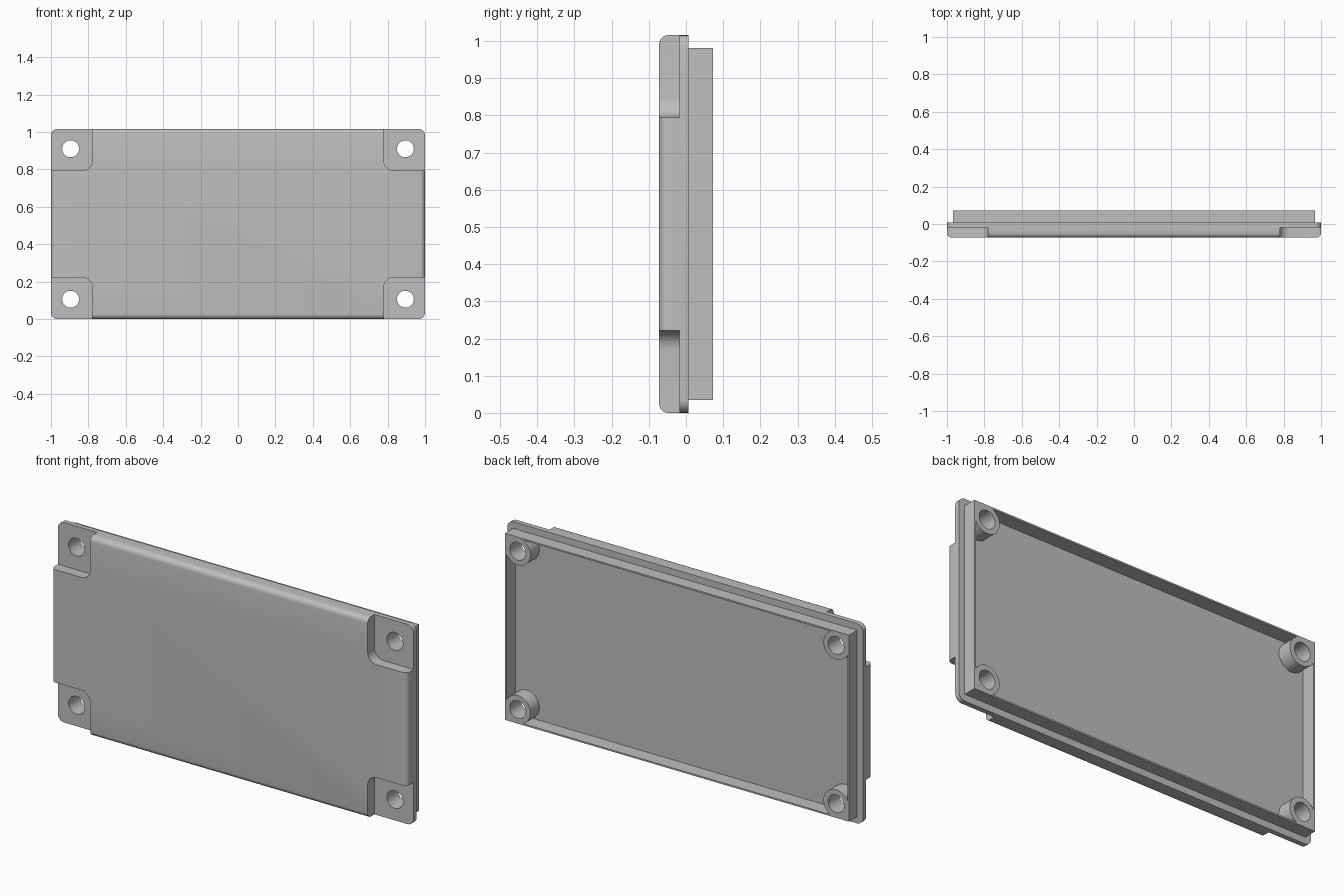
import bpy, bmesh, math
from mathutils import Vector

cube = bpy.data.objects.get("Cube")
if cube:
    bpy.data.objects.remove(cube, do_unlink=True)

HEIGHT = 1.016
MID = HEIGHT / 2
FRONT, STEP, BACK, REAR = -0.073, -0.018, 0.007, 0.073
HOLE_X, HOLE_Z = 0.895, 0.402
CORNERS = [(sx, sz) for sx in (-1, 1) for sz in (-1, 1)]

grey = bpy.data.materials.new("plain_grey")
grey.use_nodes = True
grey.diffuse_color = (0.52, 0.52, 0.52, 1)
grey.node_tree.nodes["Principled BSDF"].inputs["Base Color"].default_value = (0.52, 0.52, 0.52, 1)


def rounded_rect(cx, cz, hx, hz, r=0.0, steps=6):
    """Outline in the x-z plane with rounded corners."""
    if r == 0:
        return [(cx + hx, cz + hz), (cx - hx, cz + hz), (cx - hx, cz - hz), (cx + hx, cz - hz)]
    pts = []
    for i, (sx, sz) in enumerate([(1, 1), (-1, 1), (-1, -1), (1, -1)]):
        for k in range(steps + 1):
            a = math.pi / 2 * (i + k / steps)
            pts.append((cx + sx * (hx - r) + r * math.cos(a), cz + sz * (hz - r) + r * math.sin(a)))
    return pts


def circle(cx, cz, r, n=40):
    return [(cx + r * math.cos(math.tau * k / n), cz + r * math.sin(math.tau * k / n)) for k in range(n)]


def prism(name, outline, y0, y1, front_round=0.0):
    """Extrude an x-z outline along y, optionally rounding the front rim."""
    bm = bmesh.new()
    face = bm.faces.new([bm.verts.new((x, y0, z)) for x, z in outline])
    new = bmesh.ops.extrude_face_region(bm, geom=[face], use_keep_orig=True)["geom"]
    bmesh.ops.translate(bm, vec=Vector((0, y1 - y0, 0)), verts=[v for v in new if isinstance(v, bmesh.types.BMVert)])
    bmesh.ops.recalc_face_normals(bm, faces=bm.faces)
    if front_round:
        rim = [e for e in bm.edges if all(abs(v.co.y - y0) < 1e-5 for v in e.verts)]
        bmesh.ops.bevel(bm, geom=rim, offset=front_round, segments=5, profile=0.5, affect='EDGES')
    mesh = bpy.data.meshes.new(name)
    bm.to_mesh(mesh)
    bm.free()
    mesh.materials.append(grey)
    ob = bpy.data.objects.new(name, mesh)
    bpy.context.collection.objects.link(ob)
    return ob


def activate(ob):
    bpy.ops.object.select_all(action='DESELECT')
    ob.select_set(True)
    bpy.context.view_layer.objects.active = ob


def combine(ob, others, operation='DIFFERENCE'):
    activate(ob)
    for other in others:
        mod = ob.modifiers.new("cut", 'BOOLEAN')
        mod.operation = operation
        mod.solver = 'EXACT'
        mod.object = other
        bpy.ops.object.modifier_apply(modifier=mod.name)


# Cutters: screw holes, corner recesses and the rear pocket
holes, recesses = [], []
for sx, sz in CORNERS:
    holes.append(prism("hole_cutter", circle(sx * HOLE_X, MID + sz * HOLE_Z, 0.045), -0.2, 0.2))
    recesses.append(prism("recess_cutter", rounded_rect(sx * 0.98, MID + sz * 0.487, 0.2, 0.2, 0.05), -0.2, STEP))
pocket = prism("pocket_cutter", rounded_rect(0, MID, 0.959, 0.466), 0.0, 0.2)

# Cover plate with rounded front edges, recessed corners and holes
cover = prism("cover_plate", rounded_rect(0, MID, 1.0, MID, 0.035), FRONT, BACK, 0.026)
combine(cover, recesses + [pocket] + holes)

# Thin rear lip around the pocket
lip = prism("rear_lip", rounded_rect(0, MID, 0.967, 0.474), BACK - 0.002, REAR)
combine(lip, [pocket])

# Screw bosses, filled out into the lip corners
parts = [cover, lip]
for (sx, sz), hole in zip(CORNERS, holes):
    x, z = sx * HOLE_X, MID + sz * HOLE_Z
    boss = prism("screw_boss", circle(x, z, 0.071), -0.003, REAR)
    fill = prism("fill_helper", rounded_rect(x + sx * 0.035, z + sz * 0.035, 0.035, 0.035), -0.003, REAR)
    combine(boss, [fill], 'UNION')
    combine(boss, [hole])
    bpy.data.objects.remove(fill, do_unlink=True)
    parts.append(boss)

for helper in holes + recesses + [pocket]:
    bpy.data.objects.remove(helper, do_unlink=True)

for ob in parts:
    activate(ob)
    bpy.ops.object.shade_smooth_by_angle(angle=math.radians(30))
